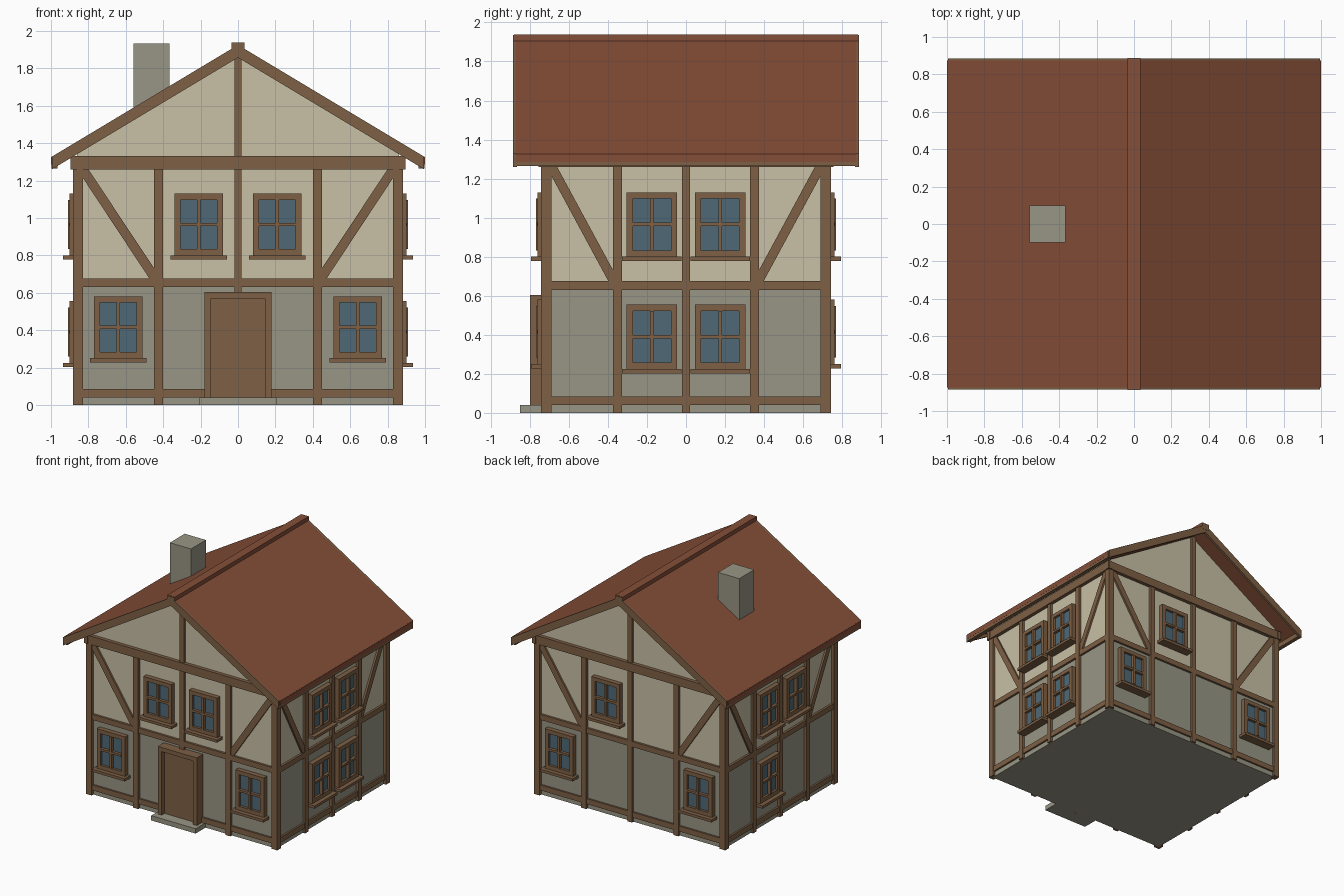
import bpy
import bmesh
from mathutils import Vector

cube = bpy.data.objects.get("Cube")
if cube:
    bpy.data.objects.remove(cube, do_unlink=True)


def material(name, rgb):
    linear = [((c / 255 + 0.055) / 1.055) ** 2.4 for c in rgb] + [1]
    m = bpy.data.materials.new(name)
    m.use_nodes = True
    m.diffuse_color = linear
    bsdf = m.node_tree.nodes["Principled BSDF"]
    bsdf.inputs["Base Color"].default_value = linear
    bsdf.inputs["Roughness"].default_value = 0.9
    return m


PLASTER = material("cream_plaster", (200, 192, 166))
STONE = material("grey_stone", (152, 150, 133))
TIMBER = material("brown_timber", (126, 96, 69))
TILE = material("red_roof", (133, 78, 56))
GLASS = material("blue_glass", (78, 105, 118))

HX, HY = 0.86, 0.72          # half size of the walls
EAVE, PEAK = 1.325, 1.925    # roof heights at the eave and the ridge

# Each side maps (along, height, outward) to a position
SIDES = {
    "front": lambda u, z, d: Vector((u, -HY - d, z)),
    "back": lambda u, z, d: Vector((u, HY + d, z)),
    "left": lambda u, z, d: Vector((HX + d, u, z)),
    "right": lambda u, z, d: Vector((-HX - d, u, z)),
    "middle": lambda u, z, d: Vector((u, d, z)),
}


def rect(u0, u1, z0, z1):
    return [(u0, z0), (u1, z0), (u1, z1), (u0, z1)]


def build(name, side, pieces, *mats):
    """Extrude outlines off one side; a piece is (outline, d0, d1[, material])."""
    place = SIDES[side]
    bm = bmesh.new()
    for outline, d0, d1, *slot in pieces:
        a = [bm.verts.new(place(u, z, d0)) for u, z in outline]
        b = [bm.verts.new(place(u, z, d1)) for u, z in outline]
        faces = [bm.faces.new(a), bm.faces.new(b[::-1])]
        for i in range(len(a)):
            j = (i + 1) % len(a)
            faces.append(bm.faces.new((a[i], b[i], b[j], a[j])))
        for f in faces:
            f.material_index = slot[0] if slot else 0
    bmesh.ops.recalc_face_normals(bm, faces=bm.faces)
    mesh = bpy.data.meshes.new(name)
    bm.to_mesh(mesh)
    bm.free()
    for m in mats:
        mesh.materials.append(m)
    obj = bpy.data.objects.new(name, mesh)
    bpy.context.collection.objects.link(obj)
    return obj


def window(side, u, z):
    """Framed four-pane window; z is the underside of the frame."""
    w, h, b, m = 0.13, 0.33, 0.033, 0.009
    top, mid = z + h, z + h / 2
    build(side + "_window", side, [
        (rect(u - w, u - w + b, z, top), 0, 0.04),
        (rect(u + w - b, u + w, z, top), 0, 0.04),
        (rect(u - w + b, u + w - b, z, z + b), 0, 0.04),
        (rect(u - w + b, u + w - b, top - b, top), 0, 0.04),
        (rect(u - m, u + m, z + b, top - b), 0, 0.048),
        (rect(u - w + b, u + w - b, mid - m, mid + m), 0, 0.044),
        (rect(u - w - 0.022, u + w + 0.022, z - 0.022, z), 0, 0.075),
        (rect(u - w + b, u + w - b, z + b, top - b), 0, 0.02, 1),
    ], TIMBER, GLASS)


# Walls: stone ground floor, plaster upper floor with gables
build("ground_floor_wall", "middle", [(rect(-HX, HX, 0, 0.65), -HY, HY)], STONE)
build("upper_wall", "middle",
      [([(-HX, 0.65), (HX, 0.65), (HX, 1.36), (0, 1.885), (-HX, 1.36)], -HY, HY)],
      PLASTER)

# Timber frame on every side
for side, half, post in (("front", HX, 0.425), ("back", HX, 0.425),
                         ("left", HY, 0.35), ("right", HY, 0.35)):
    inner, near = half - 0.03, post + 0.023
    gable = side in ("front", "back")
    frame = [
        (rect(-half, half, 0.04, 0.085), 0, 0.015),
        (rect(-half, half, 0.63, 0.675), 0, 0.018),
        (rect(-half - 0.035, half + 0.035, 1.26, 1.33), 0, 0.03),
        (rect(-0.02, 0.02, 0, 1.27), 0, 0.02),
    ]
    if gable:
        frame.append((rect(-0.02, 0.02, 1.33, 1.88), 0, 0.02))
    for s in (-1, 1):
        frame.append((rect(s * post - 0.023, s * post + 0.023, 0, 1.27), 0, 0.021))
        brace = [(inner, 1.26), (inner - 0.03, 1.26), (near, 0.73),
                 (near, 0.675), (near + 0.025, 0.675), (inner, 1.215)]
        frame.append(([(s * u, z) for u, z in brace], 0, 0.015))
    build(side + "_timber_frame", side, frame, TIMBER)

for sx in (-1, 1):
    for sy in (-1, 1):
        build("corner_post", "middle",
              [(rect(sx * 0.83, sx * 0.882, 0, 1.3), sy * 0.69, sy * 0.743)], TIMBER)

# Windows
for u in (-0.21, 0.21):
    window("front", u, 0.80)
for u in (-0.64, 0.64):
    window("front", u, 0.25)
    window("back", u, 0.25)
window("back", 0.21, 0.80)
for u in (-0.175, 0.175):
    window("left", u, 0.80)
    window("left", u, 0.225)
    window("right", u, 0.80)
window("right", 0.175, 0.225)

# Door and step
build("door_frame", "front", [
    (rect(-0.18, -0.145, 0.04, 0.57), 0, 0.078),
    (rect(0.145, 0.18, 0.04, 0.57), 0, 0.078),
    (rect(-0.18, 0.18, 0.57, 0.605), 0, 0.08),
], TIMBER)
build("door", "front", [(rect(-0.145, 0.145, 0.04, 0.57), 0, 0.04)], TIMBER)
build("door_step", "front", [(rect(-0.205, 0.205, 0, 0.04), 0, 0.13)], STONE)


def slope(thickness, reach=1.0):
    """Outline of both roof slopes with a given vertical thickness."""
    low = PEAK - (PEAK - EAVE) * reach
    return [(-reach, low), (0, PEAK), (reach, low), (reach, low - thickness),
            (0, PEAK - thickness), (-reach, low - thickness)]


# Roof with ridge cap, gable boards and eave boards
build("roof", "middle", [(slope(0.04), -0.873, 0.873)], TILE)
build("ridge_cap", "middle", [(rect(-0.035, 0.035, 1.89, 1.937), -0.88, 0.88)], TILE)
for s in (-1, 1):
    build("gable_board", "middle", [
        (slope(0.068, 0.995), s * 0.865, s * 0.885),
        (rect(-0.034, 0.034, 1.88, 1.935), s * 0.87, s * 0.887),
    ], TIMBER)
    build("eave_board", "middle",
          [(rect(s * 0.965, s * 0.998, 1.265, 1.327), -0.87, 0.87)], TIMBER)

# Chimney
build("chimney", "middle", [(rect(-0.56, -0.365, 1.45, 1.933), -0.098, 0.098)], STONE)
